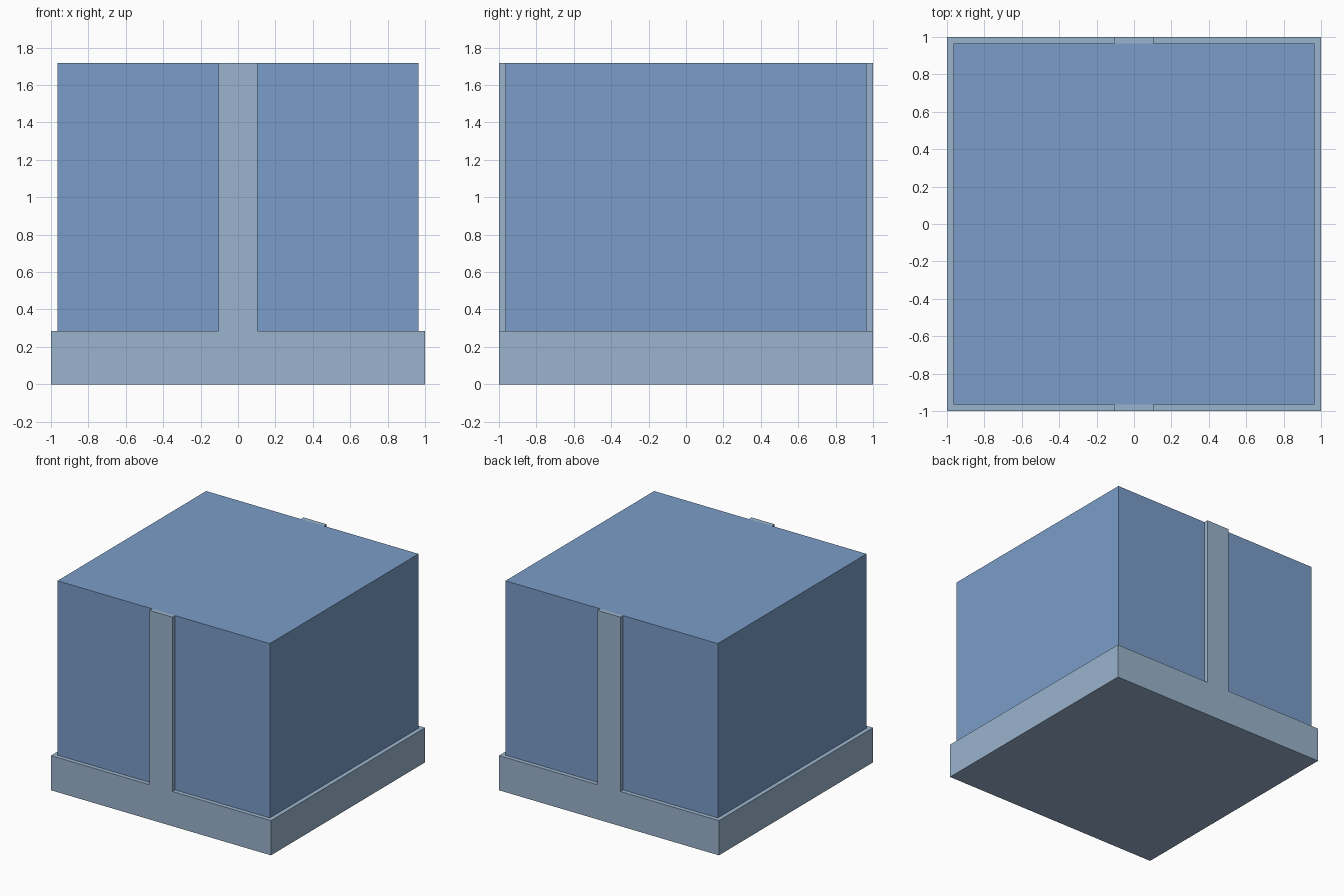
import bpy

cube = bpy.data.objects.get("Cube")
if cube:
    bpy.data.objects.remove(cube, do_unlink=True)

BASE_TOP, TOP = 0.285, 1.717
BODY = 0.965      # half width of the block
STRIP = 0.105     # half width of the upright strips


def make_material(name, colour):
    mat = bpy.data.materials.new(name)
    mat.use_nodes = True
    mat.diffuse_color = colour
    mat.node_tree.nodes["Principled BSDF"].inputs["Base Color"].default_value = colour
    return mat


def box(name, low, high, mat):
    bpy.ops.mesh.primitive_cube_add(size=1)
    obj = bpy.context.object
    obj.name = name
    for v in obj.data.vertices:
        v.co = [h if c > 0 else l for c, l, h in zip(v.co, low, high)]
    obj.data.materials.append(mat)
    return obj


blue = make_material("medium blue", (0.195, 0.335, 0.58, 1))
pale = make_material("pale grey blue", (0.325, 0.456, 0.61, 1))

# Wide plinth and the block standing on it
box("base", (-1, -1, 0), (1, 1, BASE_TOP), pale)
box("block", (-BODY, -BODY, BASE_TOP), (BODY, BODY, TOP), blue)

# Upright strips, flush with the plinth at front and back
box("front_strip", (-STRIP, -1, BASE_TOP), (STRIP, -BODY, TOP), pale)
box("back_strip", (-STRIP, BODY, BASE_TOP), (STRIP, 1, TOP), pale)
